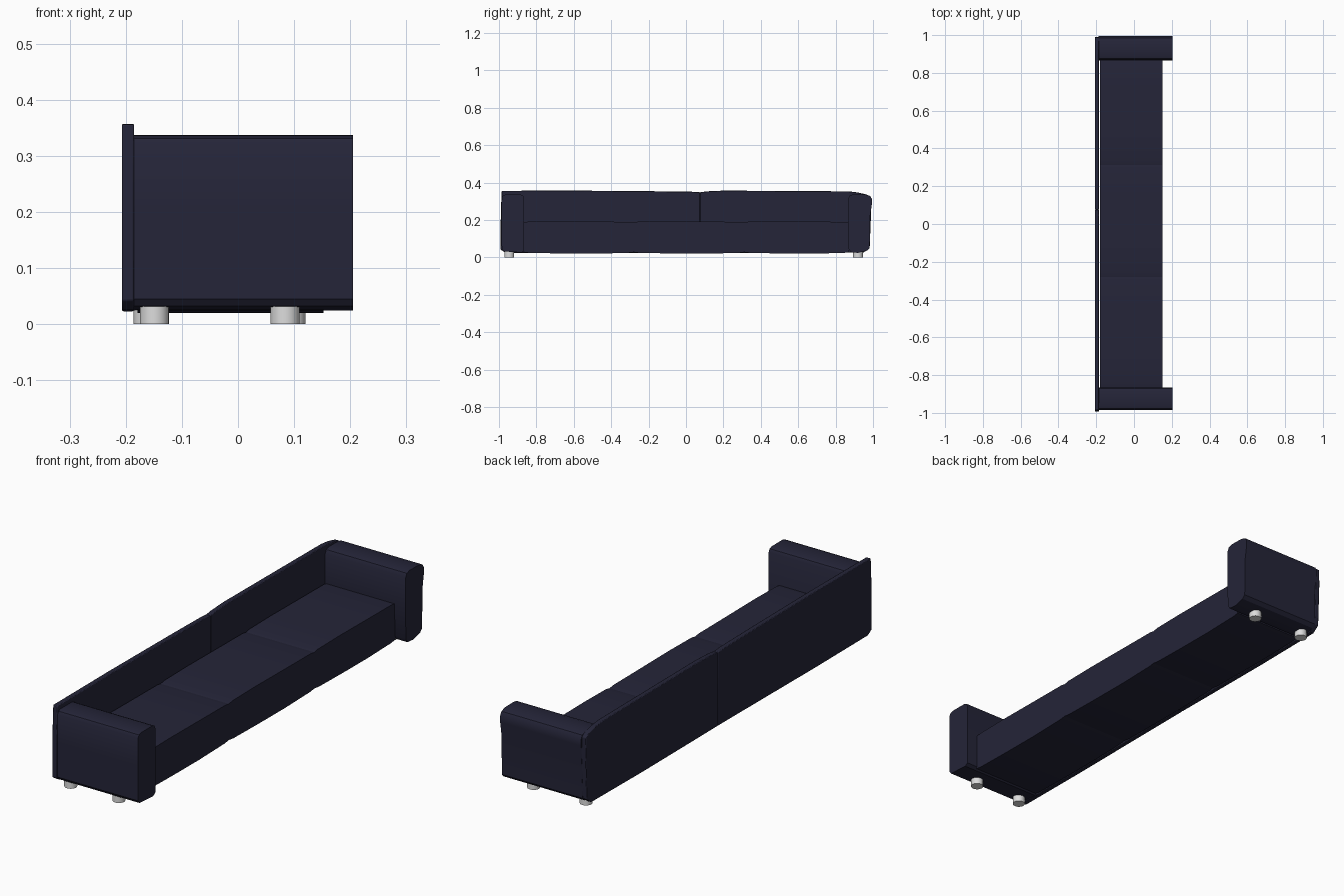
import bpy, bmesh, math

if "Cube" in bpy.data.objects:
    bpy.data.objects.remove(bpy.data.objects["Cube"])


def material(name, rgb):
    m = bpy.data.materials.new(name)
    m.diffuse_color = (*rgb, 1)
    m.use_nodes = True
    m.node_tree.nodes["Principled BSDF"].inputs["Base Color"].default_value = m.diffuse_color
    return m


NAVY = material("navy fabric", (0.018, 0.018, 0.040))
GREY = material("light grey legs", (0.72, 0.72, 0.72))


def prism(name, profile, x0, x1, bevel=0.0):
    """Extrude a (y, z) outline along x."""
    bm = bmesh.new()
    face = bm.faces.new([bm.verts.new((x0, y, z)) for y, z in profile])
    ext = bmesh.ops.extrude_face_region(bm, geom=[face])
    for v in ext["geom"]:
        if isinstance(v, bmesh.types.BMVert):
            v.co.x = x1
    bmesh.ops.recalc_face_normals(bm, faces=bm.faces)
    me = bpy.data.meshes.new(name)
    bm.to_mesh(me)
    bm.free()
    me.materials.append(NAVY)
    ob = bpy.data.objects.new(name, me)
    bpy.context.collection.objects.link(ob)
    if bevel:
        mod = ob.modifiers.new("soft edge", "BEVEL")
        mod.width = bevel
        mod.segments = 2
        mod.limit_method = 'ANGLE'
        mod.angle_limit = math.radians(50)
    bpy.context.view_layer.objects.active = ob
    ob.select_set(True)
    bpy.ops.object.shade_smooth_by_angle(angle=math.radians(30))
    ob.select_set(False)
    return ob


# Arms: upright blocks with rounded tops, the far one leaning outwards
prism("near_arm", [
    (-0.865, 0.036), (-0.865, 0.318), (-0.872, 0.331), (-0.885, 0.336),
    (-0.965, 0.336), (-0.978, 0.331), (-0.985, 0.318), (-0.986, 0.20),
    (-0.985, 0.045), (-0.975, 0.032), (-0.88, 0.026)], -0.187, 0.205)
prism("far_arm", [
    (0.870, 0.045), (0.866, 0.20), (0.868, 0.315), (0.876, 0.331), (0.895, 0.337),
    (0.960, 0.336), (0.985, 0.328), (0.994, 0.312), (0.994, 0.285),
    (0.984, 0.22), (0.982, 0.05), (0.968, 0.036), (0.92, 0.024), (0.88, 0.028)],
    -0.187, 0.205)

# Seat: three cushions with softly dipped seams
SEAMS = [-0.868, -0.280, 0.312, 0.872]
for i, name in enumerate(["near", "middle", "far"]):
    a, b = SEAMS[i], SEAMS[i + 1]
    w = b - a
    top = [(b - w * t, z) for t, z in
           ((0, 0.186), (0.04, 0.190), (0.3, 0.191), (0.7, 0.193), (0.96, 0.191), (1, 0.186))]
    bottom = [(a + w * t, z) for t, z in
              ((0, 0.028), (0.05, 0.024), (0.35, 0.021), (0.65, 0.020), (0.95, 0.024), (1, 0.028))]
    prism(name + "_seat_cushion", top + bottom, -0.179, 0.152)

# Back: two thin panels meeting just off centre
SPLIT = 0.075
prism("near_back_panel", [
    (-0.985, 0.356), (-0.60, 0.357), (-0.20, 0.354), (0.03, 0.351), (SPLIT, 0.348),
    (SPLIT, 0.026), (-0.20, 0.025), (-0.60, 0.023), (-0.965, 0.025),
    (-0.992, 0.042), (-0.990, 0.25)], -0.207, -0.185, 0.003)
prism("far_back_panel", [
    (SPLIT, 0.348), (0.11, 0.353), (0.20, 0.357), (0.55, 0.355), (0.87, 0.353),
    (0.92, 0.347), (0.965, 0.336), (0.988, 0.322), (0.990, 0.25), (0.982, 0.05),
    (0.95, 0.026), (0.60, 0.023), (0.20, 0.025), (SPLIT, 0.026)],
    -0.207, -0.185, 0.003)

# Legs: short round feet under the arms
for name, x, y in (("near_back_leg", -0.149, -0.945), ("near_front_leg", 0.084, -0.945),
                   ("far_back_leg", -0.160, 0.920), ("far_front_leg", 0.094, 0.920)):
    bpy.ops.mesh.primitive_cylinder_add(vertices=20, radius=0.026, depth=0.036,
                                        location=(x, y, 0.018))
    leg = bpy.context.object
    leg.name = name
    leg.data.materials.append(GREY)
    bpy.ops.object.shade_smooth_by_angle(angle=math.radians(30))
    leg.select_set(False)
